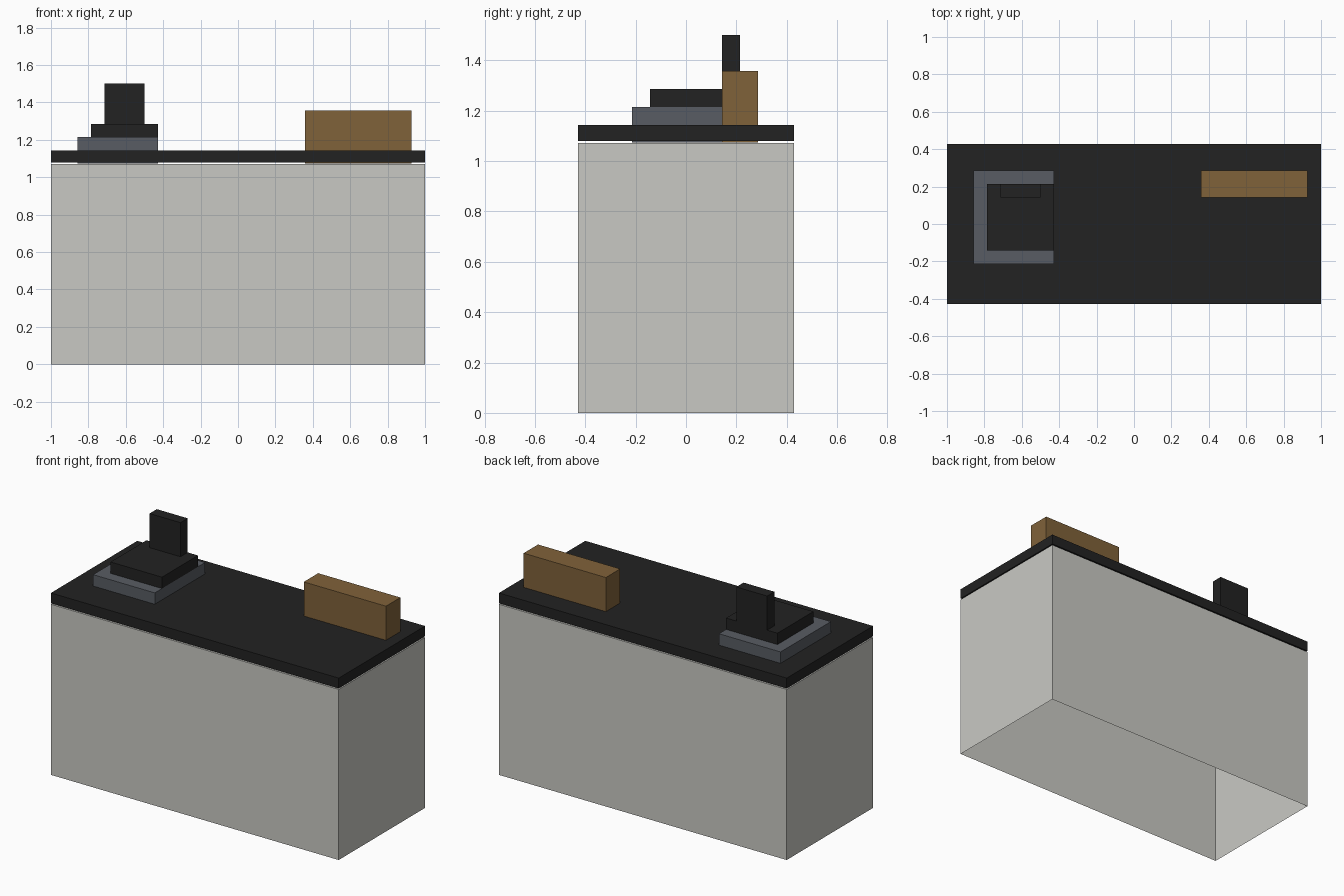
import bpy, bmesh
from mathutils import Vector

if "Cube" in bpy.data.objects:
    bpy.data.objects.remove(bpy.data.objects["Cube"])


def srgb(r, g, b):
    lin = lambda c: c / 12.92 if c <= 0.04045 else ((c + 0.055) / 1.055) ** 2.4
    return tuple(lin(v / 255) for v in (r, g, b)) + (1.0,)


def material(name, rgb):
    m = bpy.data.materials.new(name)
    m.diffuse_color = srgb(*rgb)
    m.use_nodes = True
    m.node_tree.nodes["Principled BSDF"].inputs["Base Color"].default_value = m.diffuse_color
    return m


stone = material("light_grey", (201, 201, 196))
black = material("near_black", (34, 34, 34))
steel = material("slate_grey", (88, 92, 99))
wood = material("brown_wood", (128, 98, 58))

U = 1 / 14  # the model sits on a grid of 1/14 unit


def box(name, mat, lo, hi, open_bottom=False):
    """Box between two corners given in grid units."""
    lo, hi = Vector(lo) * U, Vector(hi) * U
    bm = bmesh.new()
    bmesh.ops.create_cube(bm, size=1)
    for v in bm.verts:
        v.co = Vector([(a + b) / 2 + c * (b - a) for a, b, c in zip(lo, hi, v.co)])
    bm.normal_update()
    if open_bottom:
        bmesh.ops.delete(bm, geom=[f for f in bm.faces if f.normal.z < -0.5],
                         context='FACES')
    mesh = bpy.data.meshes.new(name)
    bm.to_mesh(mesh)
    bm.free()
    mesh.materials.append(mat)
    obj = bpy.data.objects.new(name, mesh)
    bpy.context.collection.objects.link(obj)
    return obj


# Counter: hollow cabinet open underneath, with a slab just above it
box("cabinet", stone, (-14, -6, 0), (14, 6, 15), open_bottom=True)
box("countertop", black, (-14, -6, 15.1), (14, 6, 16))

# Stepped device on the left
box("device_tray", steel, (-12, -3, 15.02), (-6, 4, 17))
box("device_plate", black, (-11, -2, 17), (-6, 3, 18))
box("device_post", black, (-10, 2, 18), (-7, 3, 21))

# Wooden block on the right
box("wooden_block", wood, (5, 2, 15.02), (13, 4, 19))
